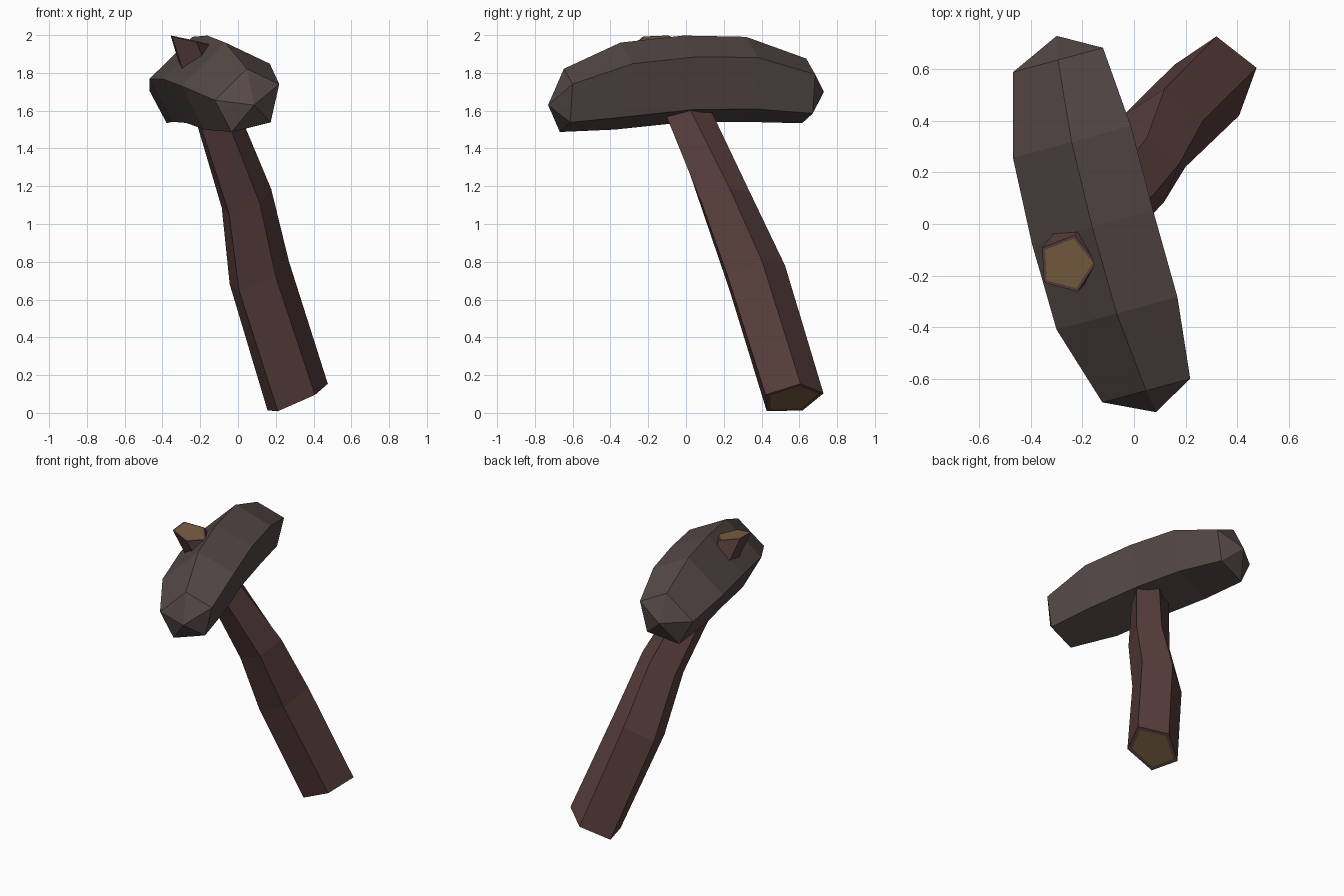
import bpy, bmesh
from math import sin, cos, radians

if "Cube" in bpy.data.objects:
    bpy.data.objects.remove(bpy.data.objects["Cube"])


def material(name, rgb):
    m = bpy.data.materials.new(name)
    m.diffuse_color = (*rgb, 1)
    m.use_nodes = True
    m.node_tree.nodes["Principled BSDF"].inputs["Base Color"].default_value = m.diffuse_color
    return m


stone = material("stone", (0.09, 0.066, 0.062))
bark = material("bark", (0.10, 0.05, 0.047))
cut_wood = material("cut_wood", (0.19, 0.11, 0.055))


def bridge(bm, rings):
    """Skin neighbouring five-sided rings with quads."""
    for a, b in zip(rings, rings[1:]):
        for i in range(5):
            j = (i + 1) % 5
            bm.faces.new((a[i], a[j], b[j], b[i]))


def finish(bm, name, mats):
    bmesh.ops.recalc_face_normals(bm, faces=bm.faces)
    me = bpy.data.meshes.new(name)
    bm.to_mesh(me)
    bm.free()
    for m in mats:
        me.materials.append(m)
    ob = bpy.data.objects.new(name, me)
    bpy.context.collection.objects.link(ob)


# Stone head: one rough pentagon scaled along an arched axis, pointed ends
profile = [(-.03, .95), (.95, .5), (.69, -.62), (-.49, -.9), (-1, .03)]
stations = [(-.29, .638, 1.70, .185), (-.235, .32, 1.76, .243),
            (-.155, -.01, 1.76, .25), (-.06, -.345, 1.724, .249),
            (.052, -.645, 1.65, .181)]
bm = bmesh.new()
rings = [[bm.verts.new((x + .966 * r * u, y + .26 * r * u, z + r * v))
          for u, v in profile] for x, y, z, r in stations]
bridge(bm, rings)
for ring, tip in ((rings[0], (-.30, .73, 1.70)), (rings[-1], (.085, -.73, 1.63))):
    t = bm.verts.new(tip)
    for i in range(5):
        bm.faces.new((ring[i], ring[(i + 1) % 5], t))
finish(bm, "stone_head", [stone])

# Crooked branch handle: x, y, z, radius, phase, slope in x, slope in y
stations = [(.314, .56, .075, .168, 16, .446, .153),
            (.11, .36, .726, .165, 15, .40, .30),
            (.042, .20, 1.12, .138, 14, .40, .33),
            (-.26, -.155, 1.975, .115, 3, -.22, .03)]
bm = bmesh.new()
rings = []
for x, y, z, r, phase, sx, sy in stations:
    ring = []
    for i in range(5):
        a = radians(phase - 72 * i)
        dx, dy = r * cos(a), r * sin(a)
        ring.append(bm.verts.new((x + dx, y + dy, z + sx * dx + sy * dy)))
    rings.append(ring)
bridge(bm, rings)
# Cut ends with a bark rim around the pale wood
for ring, rim in ((rings[0], .03), (rings[-1], .014)):
    cap = bm.faces.new(ring)
    cap.normal_update()
    bmesh.ops.inset_region(bm, faces=[cap], thickness=rim)
    cap.material_index = 1
finish(bm, "branch_handle", [bark, cut_wood])
